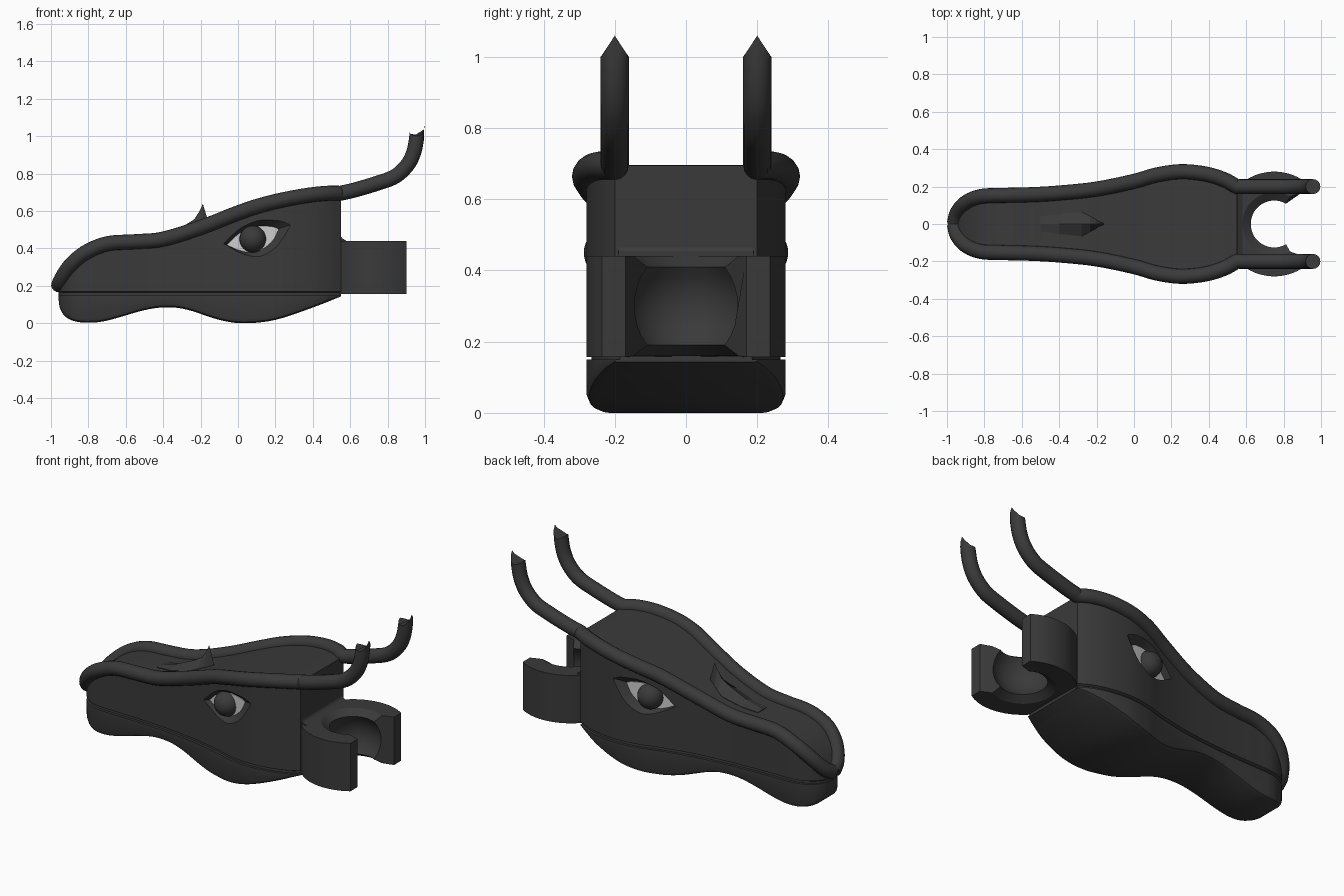
import bpy, bmesh, math
from mathutils import Vector

cube = bpy.data.objects.get("Cube")
if cube:
    bpy.data.objects.remove(cube, do_unlink=True)


def material(name, value):
    m = bpy.data.materials.new(name)
    m.use_nodes = True
    colour = (value, value, value, 1)
    m.diffuse_color = colour
    m.node_tree.nodes["Principled BSDF"].inputs["Base Color"].default_value = colour
    return m


charcoal = material("charcoal", 0.042)
eye_white = material("eye_white", 0.6)


def smooth(obj, angle=35):
    bpy.ops.object.select_all(action='DESELECT')
    obj.select_set(True)
    bpy.context.view_layer.objects.active = obj
    bpy.ops.object.shade_smooth_by_angle(angle=math.radians(angle))


def loft(name, sections, mat=charcoal):
    """Skin equal-sized closed loops and cap both ends."""
    bm = bmesh.new()
    loops = [[bm.verts.new(p) for p in s] for s in sections]
    n = len(loops[0])
    for a, b in zip(loops, loops[1:]):
        for i in range(n):
            j = (i + 1) % n
            bm.faces.new((a[i], a[j], b[j], b[i]))
    bm.faces.new(loops[0])
    bm.faces.new(loops[-1])
    bmesh.ops.recalc_face_normals(bm, faces=bm.faces)
    mesh = bpy.data.meshes.new(name)
    bm.to_mesh(mesh)
    bm.free()
    obj = bpy.data.objects.new(name, mesh)
    bpy.context.collection.objects.link(obj)
    mesh.materials.append(mat)
    return obj


def spline(rows, steps=5):
    """Smooth curve through the rows."""
    p = [Vector(r) for r in rows]
    p = [2 * p[0] - p[1]] + p + [2 * p[-1] - p[-2]]
    out = []
    for a, b, c, d in zip(p, p[1:], p[2:], p[3:]):
        for k in range(steps):
            t = k / steps
            out.append(0.5 * (2 * b + (c - a) * t + (2 * a - 5 * b + 4 * c - d) * t ** 2
                              + (3 * b - a - 3 * c + d) * t ** 3))
    return out + [p[-2]]


def lookup(curve, x, k):
    for a, b in zip(curve, curve[1:]):
        if x <= b[0]:
            t = max(0, (x - a[0]) / (b[0] - a[0]))
            return a[k] + (b[k] - a[k]) * t
    return curve[-1][k]


# Brow line: x, half width, height
brow = spline([(-.96, .004, .2), (-.945, .06, .235), (-.9, .113, .305), (-.82, .147, .375),
               (-.7, .153, .425), (-.55, .157, .436), (-.4, .166, .45), (-.2, .187, .512),
               (0, .228, .59), (.12, .262, .63), (.25, .28, .662), (.38, .268, .685),
               (.48, .238, .695), (.55, .2, .695)])

# Upper head, with a recessed lip line at its foot
sections = []
for x, w, z in brow:
    inner = max(w - .015, w * .5)
    half = [(inner, .145), (inner, .163), (w, .17), (w, z)]
    sections.append([(x, y, h) for y, h in half] + [(x, -y, h) for y, h in reversed(half)])
head = loft("upper_head", sections)

# Lower jaw, with rounded lower edges
belly = spline([(-.96, .13), (-.95, .075), (-.92, .033), (-.87, .01), (-.8, .003), (-.7, .014),
                (-.5, .07), (-.38, .085), (-.27, .072), (-.1, .018), (.03, 0), (.2, .018),
                (.4, .084), (.55, .143)])
sections = []
for x in sorted({round(p[0], 4) for p in brow + belly}):
    w = lookup(brow, x, 1)
    z = max(0, min(.143, lookup(belly, x, 1)))
    b = min(.025, (.15 - z) * .8, w * .8)
    half = [(w, .15), (w, z + b), (w - b * .3, z + b * .3), (w - b, z)]
    sections.append([(x, y, h) for y, h in half] + [(x, -y, h) for y, h in reversed(half)])
smooth(loft("lower_jaw", sections))

# Eye outlines: x, lower lid, upper lid
lid = spline([(-.08, .428, .431), (0, .38, .505), (.06, .355, .54), (.125, .35, .56),
              (.2, .39, .56), (.25, .45, .552), (.295, .525, .532)])
almond = spline([(-.058, .418, .421), (0, .392, .475), (.06, .38, .505), (.12, .39, .52),
                 (.175, .43, .517), (.2, .465, .512), (.215, .5, .504)])


def eye_solid(name, side, front, front_off, back, back_off, mat):
    """Almond solid that follows the cheek surface."""
    sections = []
    for f, b in zip(front, back):
        yf = side * (lookup(brow, f[0], 1) + front_off)
        yb = side * (lookup(brow, b[0], 1) + back_off)
        sections.append([(f[0], yf, f[1]), (f[0], yf, f[2]), (b[0], yb, b[2]), (b[0], yb, b[1])])
    return loft(name, sections, mat)


def brow_and_horn(name, side):
    """Round rim sweeping from the nose into a horn with a chisel tip."""
    horn = spline([(.55, .2, .695), (.63, .2, .714), (.75, .2, .75), (.84, .2, .785),
                   (.905, .2, .845), (.94, .2, .915), (.957, .2, 1)])
    path = brow + horn[1:]
    r, count, rings = .04, 16, []
    for i, p in enumerate(path):
        t = (path[min(i + 1, len(path) - 1)] - path[max(i - 1, 0)]).normalized()
        across = t.cross(Vector((0, 0, 1))).normalized()
        up = across.cross(t)
        ring = []
        for k in range(count):
            a = 2 * math.pi * k / count
            v = p + r * (math.cos(a) * across + math.sin(a) * up)
            if i == len(path) - 1:
                v.z = 1 + (1 - abs(math.cos(a))) * (.04 + .5 * (v.x - p.x))
            ring.append((v.x, side * v.y, v.z))
        rings.append(ring)
    smooth(loft(name, rings))


for side, word in ((-1, "right"), (1, "left")):
    brow_and_horn(word + "_brow_and_horn", side)

    # Cut the socket, then set the eye into it
    cutter = eye_solid("socket_cutter", side, lid, .012, almond, -.04, charcoal)
    cutter.hide_render = True
    mod = head.modifiers.new("socket", 'BOOLEAN')
    mod.operation, mod.solver, mod.object = 'DIFFERENCE', 'EXACT', cutter
    bpy.ops.object.select_all(action='DESELECT')
    bpy.context.view_layer.objects.active = head
    head.select_set(True)
    bpy.ops.object.modifier_apply(modifier=mod.name)
    bpy.data.objects.remove(cutter, do_unlink=True)

    eye_solid(word + "_eye_white", side, almond, -.034, almond, -.0395, eye_white)
    bpy.ops.mesh.primitive_uv_sphere_add(segments=24, ring_count=16, radius=.072,
                                         location=(.08, side * .215, .45))
    ball = bpy.context.object
    ball.name = word + "_eyeball"
    ball.data.materials.append(charcoal)
    smooth(ball, 60)

smooth(head, 25)

# Snout spike: x, half width, rise
spike = []
for x, w, rise in ((-.5, .04, .004), (-.4, .052, .022), (-.28, .066, .042), (-.235, .042, .055),
                   (-.205, .026, .09), (-.188, .014, .122), (-.16, .003, .02)):
    z = lookup(brow, x, 2)
    spike.append([(x, -w, z - .02), (x, -w, z + .002), (x, 0, z + rise),
                  (x, w, z + .002), (x, w, z - .02)])
loft("snout_spike", spike)

# Open neck socket: outer wall, flared lips and a spherical seat
cx, cz, outer, flat = .75, .3, .28, .15
seat = [(.17, .14)]
for k in range(9):
    h = .11 - .22 * k / 8
    seat.append((math.sqrt(.167 ** 2 - h * h), h))
seat.append((.17, -.14))
corner = math.acos(flat / outer)
inner_gap, outer_gap = math.radians(60), math.atan2(.17, flat)
steps = [0, (corner - outer_gap) / (2 * math.pi - 2 * outer_gap)]
steps = steps + [.06 + .88 * k / 40 for k in range(41)] + [1 - s for s in reversed(steps)]
rings = []
for s in steps:
    a_in = inner_gap + s * 2 * (math.pi - inner_gap)
    a_out = outer_gap + s * 2 * (math.pi - outer_gap)
    c = math.cos(a_out)
    r_out = min(outer, flat / c) if c > 0 else outer
    ring = [(cx + r_out * c, r_out * math.sin(a_out), cz + h) for h in (-.143, .14)]
    ring += [(cx + r * math.cos(a_in), r * math.sin(a_in), cz + h) for r, h in seat]
    rings.append(ring)
smooth(loft("neck_socket", rings), 30)

# Small fillet joining the socket to the back of the head
loft("neck_fillet", [[(.54, y, .43), (.54, y, .48), (.556, y, .455), (.58, y, .44), (.58, y, .43)]
                     for y in (-.19, .19)])
